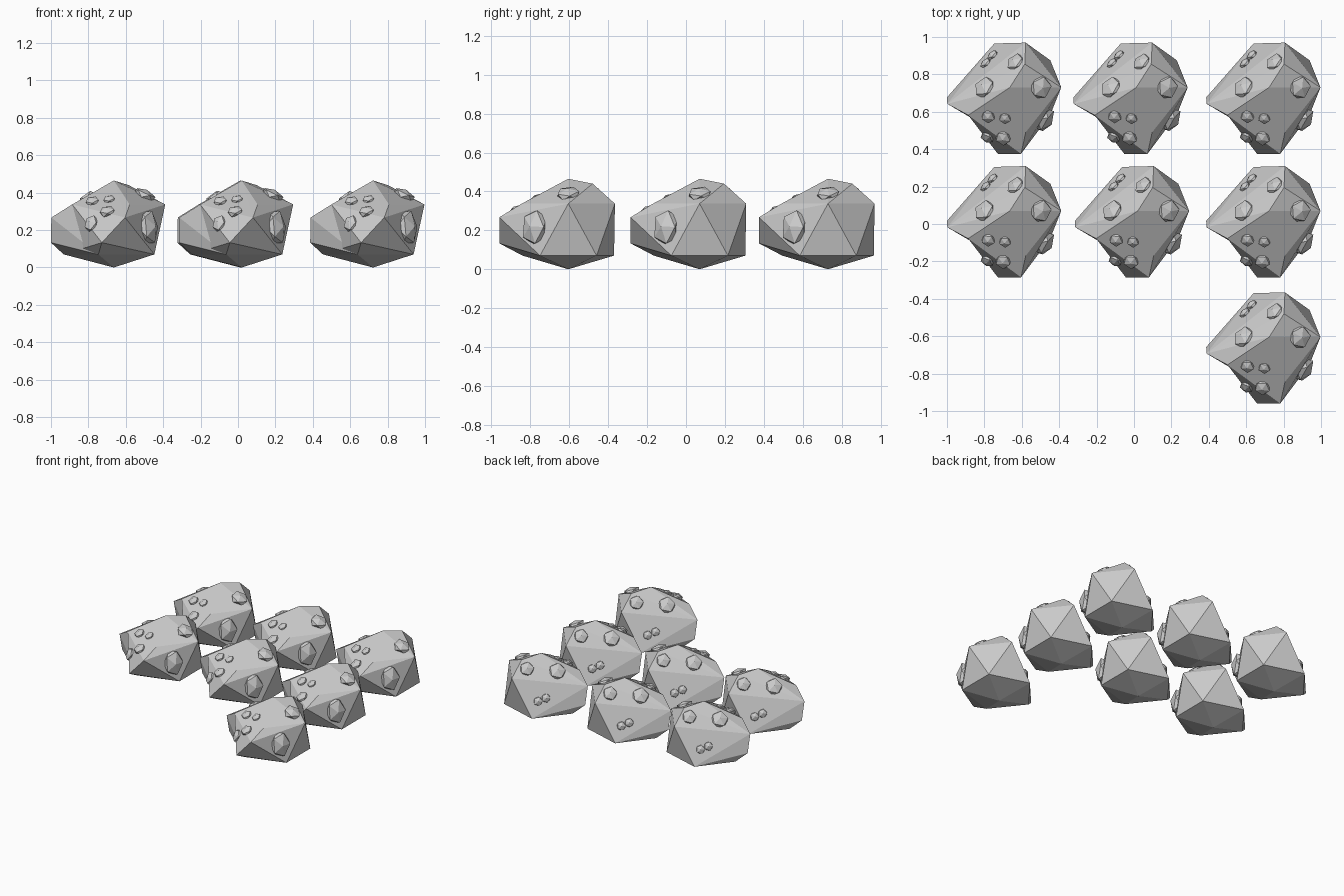
import bpy, bmesh
from math import cos, sin, radians
from mathutils import Vector, Matrix
from mathutils.bvhtree import BVHTree

if "Cube" in bpy.data.objects:
    bpy.data.objects.remove(bpy.data.objects["Cube"])


def hull(bm, points):
    """Faceted convex lump through the points."""
    verts = [bm.verts.new(p) for p in points]
    res = bmesh.ops.convex_hull(bm, input=verts)
    loose = {v for v in verts if v.is_valid and not v.link_faces}
    if loose:
        bmesh.ops.delete(bm, geom=list(loose), context='VERTS')


# stone core: a 12-point ball, bottom flattened, one upper back-left point dropped
RX, RY = 0.275, 0.24
core = [(0, 0, 0), (0, 0, 0.465), (0.08, 0.125, 0.44)]
for i in range(5):
    a = radians(36 + 72 * i)
    core.append((0.268 * cos(a), RY * 1.03 * sin(a), 0.07))
    b = radians(72 * i)
    if i != 2:
        core.append((RX * cos(b), RY * sin(b) * 1.05, 0.337))

rock = bmesh.new()
# two lobes pulled out of the core: front and left
hull(rock, core + [(-0.064, -0.355, 0.133), (0.06, -0.355, 0.267)])
hull(rock, core + [(-0.336, -0.053, 0.133), (-0.334, -0.088, 0.267)])
rock.normal_update()
tree = BVHTree.FromBMesh(rock)


def bump(start, direction, rx, ry, h):
    """Small faceted knob half sunk in the surface hit by the ray."""
    hit, n, _, _ = tree.ray_cast(Vector(start), Vector(direction).normalized())
    if hit is None:
        return
    if n.dot(Vector(direction)) > 0:
        n = -n
    rot = n.to_track_quat('Z', 'Y').to_matrix().to_4x4()
    m = Matrix.Translation(hit) @ rot @ Matrix.Diagonal((rx, ry, h, 1))
    bmesh.ops.create_icosphere(rock, subdivisions=1, radius=1, matrix=m)


# knobs on the top faces: x, y, radius, height
for x, y, r, h in [(-0.135, 0.0, 0.065, 0.03), (0.165, 0.0, 0.065, 0.03),
                   (0.03, 0.135, 0.055, 0.025), (-0.09, 0.17, 0.035, 0.025),
                   (-0.115, -0.155, 0.04, 0.025), (-0.025, -0.165, 0.035, 0.02),
                   (-0.035, -0.27, 0.045, 0.025)]:
    bump((x, y, 1), (0, 0, -1), r, r, h)
# knobs on the sides
bump((0.67, -0.66, 0.215), (-1, 1, 0), 0.075, 0.1, 0.05)
bump((-0.12, -1, 0.235), (0, 1, 0), 0.04, 0.05, 0.025)
bump((-0.65, 0.65, 0.2), (1, -1, 0), 0.035, 0.035, 0.025)

mesh = bpy.data.meshes.new("rock")
rock.to_mesh(mesh)
rock.free()

# seven copies in rows
for row, (y, xs) in enumerate([(0.73, (-0.664, 0.012, 0.722)),
                               (0.07, (-0.664, 0.02, 0.722)),
                               (-0.605, (0.722,))]):
    for col, x in enumerate(xs):
        ob = bpy.data.objects.new(f"rock_{row}_{col}", mesh)
        ob.location = (x, y, 0)
        bpy.context.collection.objects.link(ob)
